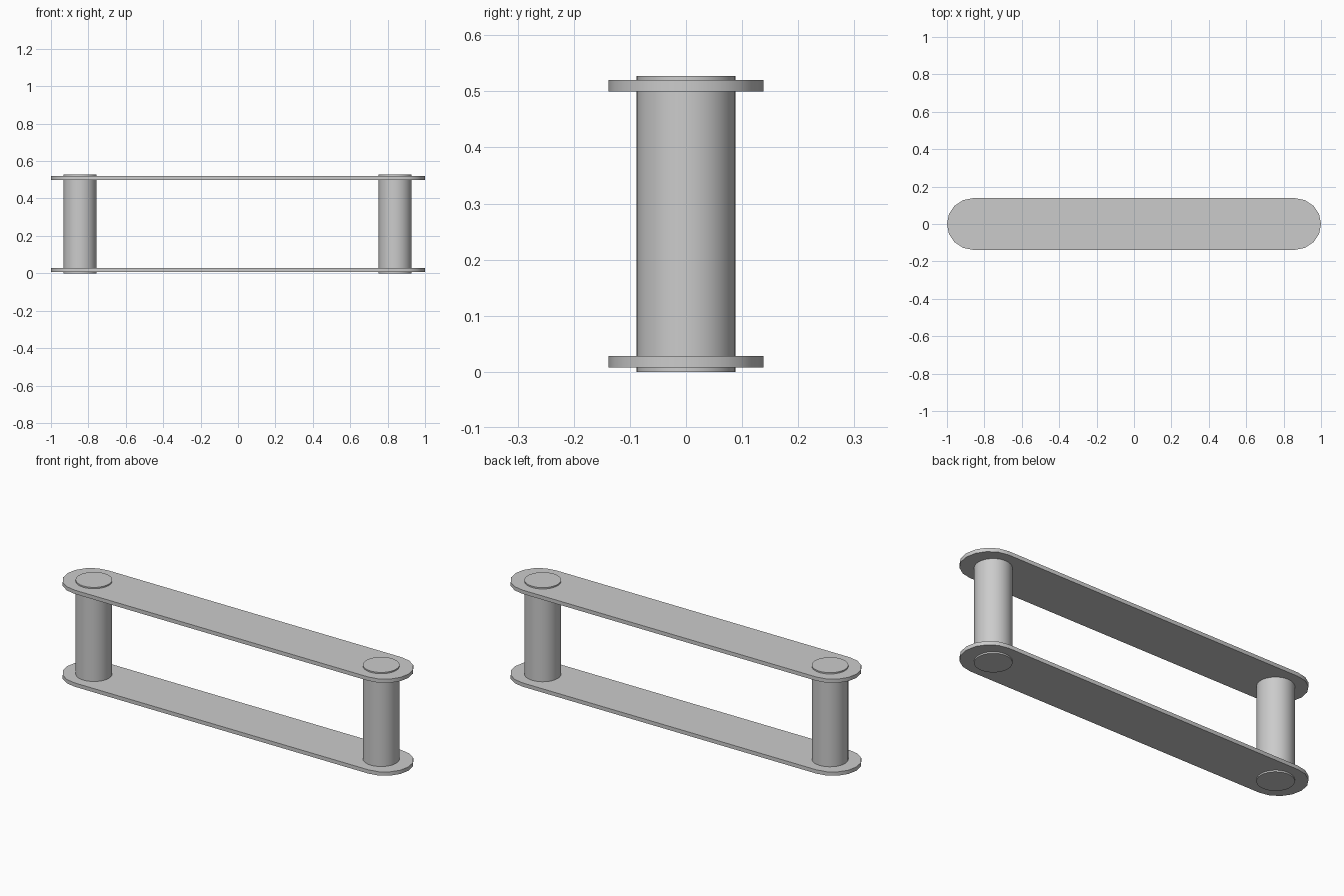
import bpy, bmesh, math

cube = bpy.data.objects.get("Cube")
if cube:
    bpy.data.objects.remove(cube, do_unlink=True)

# Single grey metal
metal = bpy.data.materials.new("light grey metal")
metal.use_nodes = True
colour = (0.6, 0.6, 0.6, 1)
metal.diffuse_color = colour
metal.node_tree.nodes["Principled BSDF"].inputs["Base Color"].default_value = colour


def extrude_outline(name, points, z, height):
    """Prism from a flat outline, smooth around its rim."""
    bm = bmesh.new()
    face = bm.faces.new([bm.verts.new((x, y, z)) for x, y in points])
    top = bmesh.ops.extrude_face_region(bm, geom=[face])["geom"]
    bmesh.ops.translate(bm, vec=(0, 0, height),
                        verts=[g for g in top if isinstance(g, bmesh.types.BMVert)])
    bmesh.ops.recalc_face_normals(bm, faces=bm.faces)
    mesh = bpy.data.meshes.new(name)
    bm.to_mesh(mesh)
    bm.free()
    mesh.materials.append(metal)
    obj = bpy.data.objects.new(name, mesh)
    bpy.context.collection.objects.link(obj)
    bpy.ops.object.select_all(action="DESELECT")
    obj.select_set(True)
    bpy.context.view_layer.objects.active = obj
    bpy.ops.object.shade_smooth_by_angle(angle=math.radians(35))
    return obj


def arc(cx, radius, start, sweep, steps):
    angles = [math.radians(start + sweep * i / steps) for i in range(steps + 1)]
    return [(cx + radius * math.cos(a), radius * math.sin(a)) for a in angles]


# Two side plates with rounded ends
END = 0.138
stadium = arc(1 - END, END, -90, 180, 8) + arc(END - 1, END, 90, 180, 8)
for name, z in (("lower_plate", 0.008), ("upper_plate", 0.5)):
    extrude_outline(name, stadium, z, 0.02)

# Two pins passing through the plates
for name, x in (("right_pin", -0.845), ("left_pin", 0.84)):
    extrude_outline(name, arc(x, 0.088, 0, 360, 32)[:-1], 0, 0.527)
